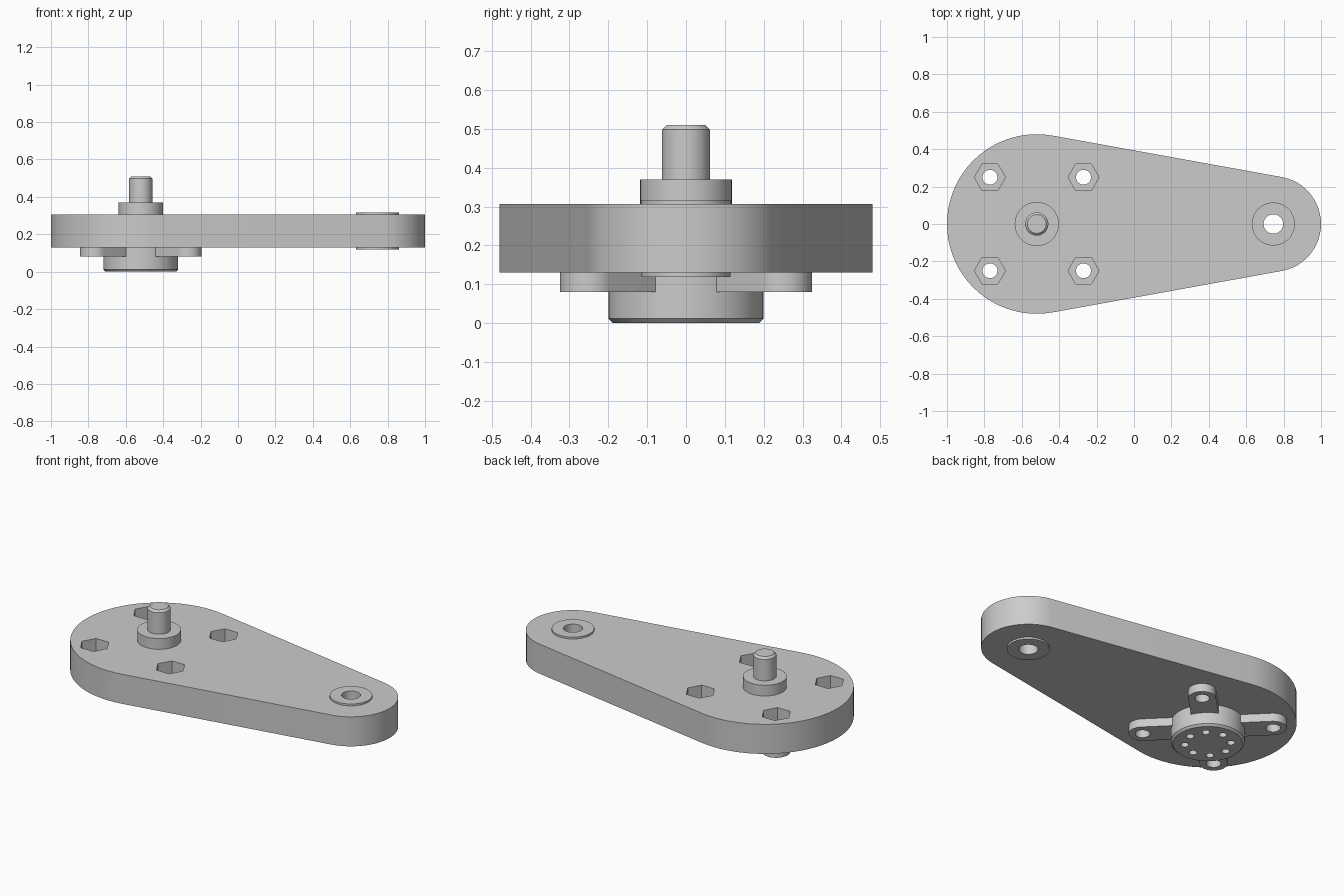
import bpy, bmesh
from math import pi, cos, sin, acos, radians
from mathutils import Matrix, Vector

cube = bpy.data.objects.get("Cube")
if cube:
    bpy.data.objects.remove(cube, do_unlink=True)

grey = bpy.data.materials.new("light_grey")
grey.use_nodes = True
grey.diffuse_color = (0.6, 0.6, 0.6, 1)
grey.node_tree.nodes["Principled BSDF"].inputs["Base Color"].default_value = (0.6, 0.6, 0.6, 1)

BIG_X, BIG_R = -0.52, 0.48        # motor end of the arm
SMALL_X, SMALL_R = 0.745, 0.255   # pivot end of the arm
BOTTOM, TOP = 0.13, 0.306
BOLT = 0.25                       # bolt offset from the motor axis
DIAGONALS = [radians(45 + 90 * i) for i in range(4)]
BOLTS = [(BIG_X + sx * BOLT, sy * BOLT) for sx in (-1, 1) for sy in (-1, 1)]


def arc(x, y, r, a0, a1, n):
    return [(x + r * cos(a0 + (a1 - a0) * i / n), y + r * sin(a0 + (a1 - a0) * i / n))
            for i in range(n + 1)]


def circle(x, y, r, n=32):
    return arc(x, y, r, 0, 2 * pi, n)[:-1]


def finish(name, bm):
    bmesh.ops.recalc_face_normals(bm, faces=bm.faces)
    mesh = bpy.data.meshes.new(name)
    bm.to_mesh(mesh)
    bm.free()
    mesh.materials.append(grey)
    obj = bpy.data.objects.new(name, mesh)
    bpy.context.collection.objects.link(obj)
    return obj


def prisms(name, outlines, z0, z1):
    """Extrude one or more closed outlines between two heights."""
    bm = bmesh.new()
    for outline in outlines:
        face = bm.faces.new([bm.verts.new((x, y, z0)) for x, y in outline])
        result = bmesh.ops.extrude_face_region(bm, geom=[face])
        verts = [v for v in result["geom"] if isinstance(v, bmesh.types.BMVert)]
        bmesh.ops.translate(bm, verts=verts, vec=(0, 0, z1 - z0))
        # extruding a region can leave the starting face out
        if not face.is_valid:
            bm.faces.new([v for v in bm.verts if abs(v.co.z - z0) < 1e-6][-len(outline):])
    return finish(name, bm)


def lathe(name, x, profile, closed=False, n=48):
    """Turn a (radius, height) profile about a vertical axis at x."""
    bm = bmesh.new()
    verts = [bm.verts.new((x + r, 0, z)) for r, z in profile]
    pairs = list(zip(verts, verts[1:]))
    if closed:
        pairs.append((verts[-1], verts[0]))
    edges = [bm.edges.new(p) for p in pairs]
    bmesh.ops.spin(bm, geom=verts + edges, cent=(x, 0, 0), axis=(0, 0, 1),
                   angle=2 * pi, steps=n)
    bmesh.ops.remove_doubles(bm, verts=bm.verts, dist=1e-5)
    return finish(name, bm)


def cut(obj, cutter):
    mod = obj.modifiers.new("cut", 'BOOLEAN')
    mod.operation = 'DIFFERENCE'
    mod.solver = 'EXACT'
    mod.object = cutter
    bpy.context.view_layer.objects.active = obj
    bpy.ops.object.modifier_apply(modifier=mod.name)
    bpy.data.objects.remove(cutter, do_unlink=True)


# Tapered arm plate: two arcs joined by their tangents
a = acos((BIG_R - SMALL_R) / (SMALL_X - BIG_X))
outline = (arc(BIG_X, 0, BIG_R, a, 2 * pi - a, 40)
           + arc(SMALL_X, 0, SMALL_R, -a, a, 24))
plate = prisms("arm_plate", [outline], BOTTOM, TOP)
cut(plate, prisms("pivot_cutter", [circle(SMALL_X, 0, 0.09)], 0, 0.5))
cut(plate, prisms("bolt_cutter", [circle(x, y, 0.04) for x, y in BOLTS], 0, 0.5))
cut(plate, prisms("nut_cutter", [circle(x, y, 0.083, 6) for x, y in BOLTS], 0.18, 0.5))

# Pivot bushing, standing slightly proud on both sides
bushing = lathe("pivot_bushing", SMALL_X,
                [(0.052, 0.119), (0.115, 0.119), (0.115, 0.317), (0.052, 0.317)], True)

# Motor housing with a ring of blind holes underneath
housing = lathe("motor_housing", BIG_X,
                [(0, 0), (0.188, 0), (0.2, 0.012), (0.2, BOTTOM), (0, BOTTOM)])
ring = [circle(BIG_X + 0.125 * cos(k * pi / 4), 0.125 * sin(k * pi / 4), 0.022, 20)
        for k in range(8)]
cut(housing, prisms("ring_cutter", ring, -0.05, 0.06))

# Four diagonal mounting lugs
lugs = []
reach = BOLT * 2 ** 0.5
for i, ang in enumerate(DIAGONALS):
    shape = [(0.1, -0.075)] + arc(reach, 0, 0.075, -pi / 2, pi / 2, 20) + [(0.1, 0.075)]
    turn = Matrix.Rotation(ang, 2)
    pts = [turn @ Vector(p) for p in shape]
    lug = prisms(f"mounting_lug_{i + 1}", [[(p.x + BIG_X, p.y) for p in pts]], 0.08, BOTTOM)
    hole = circle(BIG_X + reach * cos(ang), reach * sin(ang), 0.04)
    cut(lug, prisms("lug_cutter", [hole], 0, 0.5))
    lugs.append(lug)

# Output collar and chamfered shaft
shaft = lathe("output_shaft", BIG_X,
              [(0, 0.2), (0.118, 0.2), (0.118, 0.37), (0.062, 0.37),
               (0.062, 0.498), (0.05, 0.51), (0, 0.51)])

# Smooth curved walls, keep edges crisp
bpy.ops.object.select_all(action='DESELECT')
for obj in [plate, bushing, housing, shaft] + lugs:
    obj.select_set(True)
bpy.context.view_layer.objects.active = plate
bpy.ops.object.shade_smooth_by_angle(angle=radians(30))
